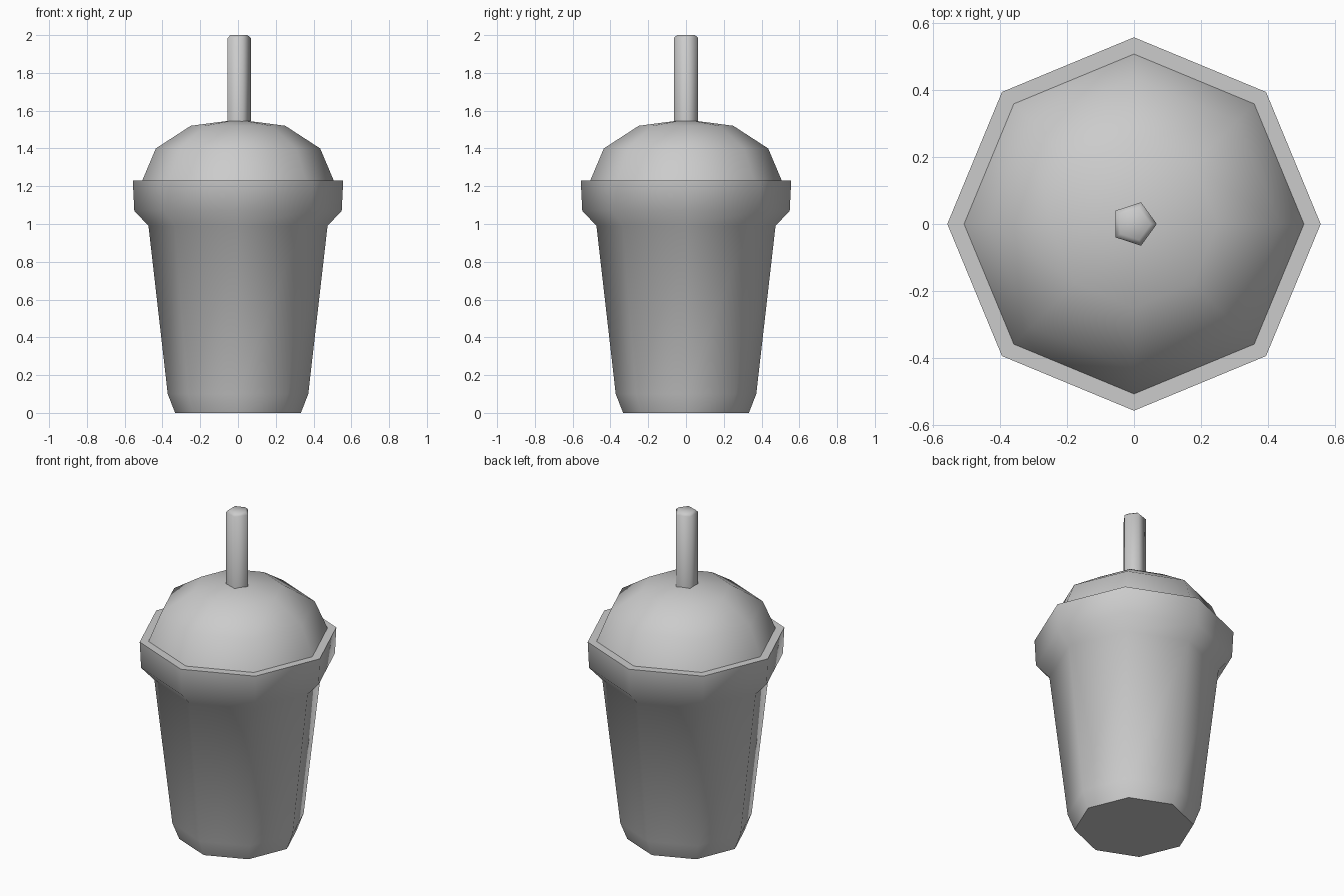
import bpy, bmesh
from math import cos, sin, pi, radians

if "Cube" in bpy.data.objects:
    bpy.data.objects.remove(bpy.data.objects["Cube"])


def lathe(name, profile, sides, cap_bottom=True, cap_top=False, smooth=65):
    """Spin (radius, z) points around z; a zero radius makes a pole."""
    bm = bmesh.new()
    rings = []
    for r, z in profile:
        n = sides if r > 0 else 1
        rings.append([bm.verts.new((r * cos(2 * pi * i / sides), r * sin(2 * pi * i / sides), z))
                      for i in range(n)])
    for a, b in zip(rings, rings[1:]):
        for i in range(sides):
            j = (i + 1) % sides
            if len(b) == 1:
                bm.faces.new((a[i], a[j], b[0]))
            else:
                bm.faces.new((a[i], a[j], b[j], b[i]))
    if cap_bottom:
        bm.faces.new(rings[0][::-1])
    if cap_top:
        bm.faces.new(rings[-1])
    mesh = bpy.data.meshes.new(name)
    bm.to_mesh(mesh)
    bm.free()
    ob = bpy.data.objects.new(name, mesh)
    bpy.context.collection.objects.link(ob)
    bpy.ops.object.select_all(action='DESELECT')
    ob.select_set(True)
    bpy.context.view_layer.objects.active = ob
    bpy.ops.object.shade_smooth_by_angle(angle=radians(smooth))
    return ob


# Tapered cup with the flared lid rim
lathe("cup", [(0.333, 0), (0.372, 0.1), (0.474, 0.99), (0.549, 1.07),
              (0.557, 1.23), (0.507, 1.23)], 8)

# Domed lid
lathe("dome_lid", [(0.507, 1.23), (0.435, 1.4), (0.25, 1.52), (0, 1.553)], 8, cap_bottom=False)

# Five-sided straw with a small bevel at the tip
lathe("straw", [(0.068, 1.51), (0.068, 1.985), (0.05, 2.0)], 5, cap_top=True, smooth=80)
